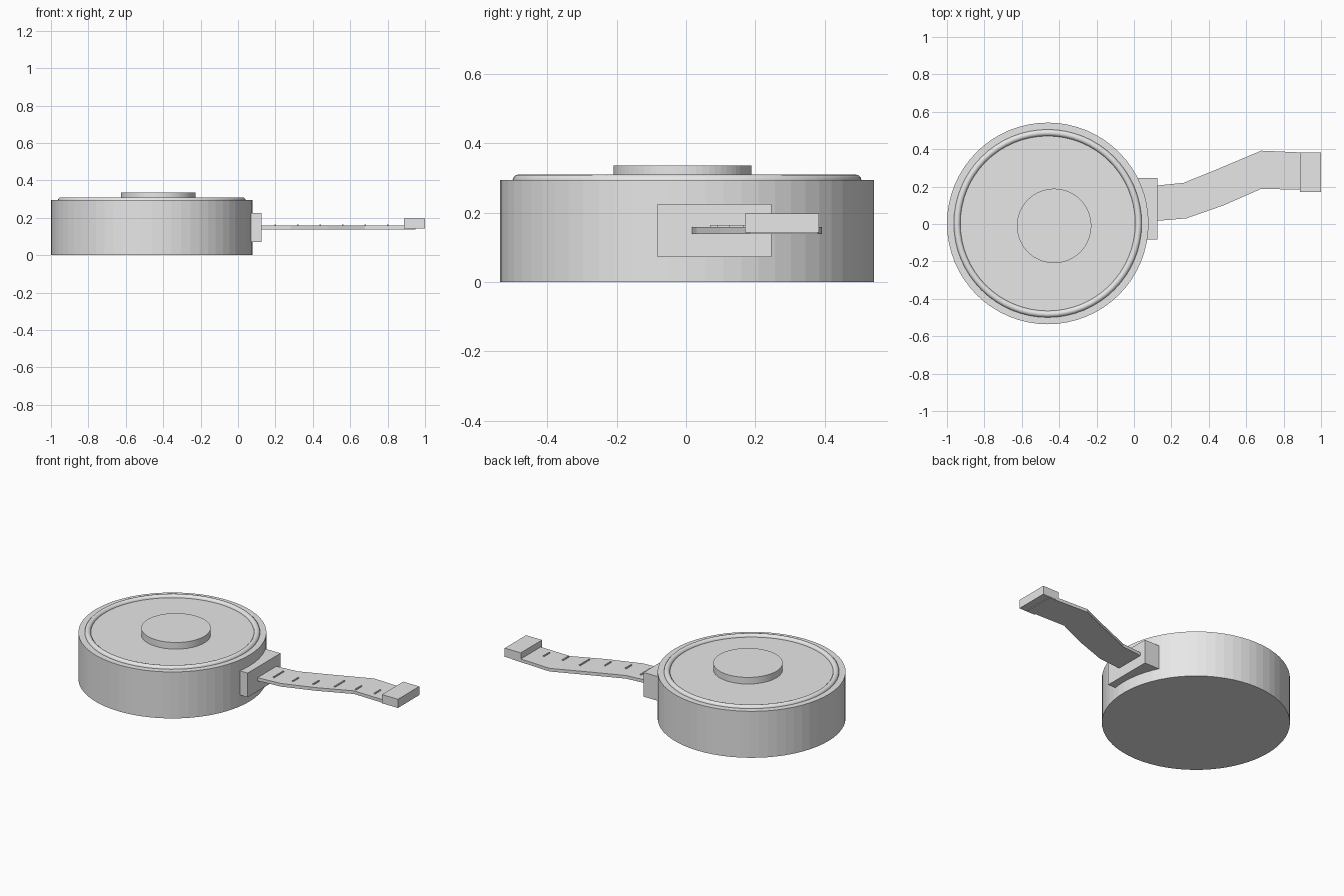
import bpy, bmesh, math

if "Cube" in bpy.data.objects:
    bpy.data.objects.remove(bpy.data.objects["Cube"])

mat = bpy.data.materials.new("plain light grey")
mat.diffuse_color = (0.8, 0.8, 0.8, 1)
mat.use_nodes = True
mat.node_tree.nodes["Principled BSDF"].inputs["Base Color"].default_value = mat.diffuse_color


def finish(obj, name):
    obj.name = name
    obj.data.name = name
    obj.data.materials.clear()
    obj.data.materials.append(mat)
    return obj


def disc(name, x, y, r, z0, z1, sides=64):
    bpy.ops.mesh.primitive_cylinder_add(vertices=sides, radius=r, depth=z1 - z0,
                                        location=(x, y, (z0 + z1) / 2))
    return finish(bpy.context.object, name)


def box(name, x0, x1, y0, y1, z0, z1):
    bpy.ops.mesh.primitive_cube_add(size=1, location=((x0 + x1) / 2, (y0 + y1) / 2, (z0 + z1) / 2))
    obj = bpy.context.object
    obj.scale = (x1 - x0, y1 - y0, z1 - z0)
    bpy.ops.object.transform_apply(location=False, rotation=False, scale=True)
    return finish(obj, name)


# Round case, raised rim and centre button
CX = -0.461
disc("case", CX, 0.003, 0.539, 0.0, 0.294)
bpy.ops.mesh.primitive_torus_add(location=(CX, 0.003, 0.292), major_radius=0.485,
                                 minor_radius=0.018, major_segments=64, minor_segments=12)
finish(bpy.context.object, "rim")
bpy.ops.object.shade_smooth_by_angle(angle=math.radians(40))
disc("centre_button", -0.427, -0.01, 0.199, 0.28, 0.336)

# Block the tape comes out of, and the end tab
box("tape_mouth", 0.0, 0.125, -0.082, 0.246, 0.072, 0.225)
box("end_tab", 0.888, 1.0, 0.17, 0.383, 0.142, 0.197)

# Bent tape: left and right edge points, extruded to a thin strip
right_edge = [(0.06, 0.012), (0.125, 0.017), (0.28, 0.03), (0.48, 0.10), (0.68, 0.188), (0.95, 0.182)]
left_edge = [(0.06, 0.20), (0.125, 0.206), (0.265, 0.22), (0.44, 0.291), (0.68, 0.392), (0.95, 0.38)]
bm = bmesh.new()
lo = [bm.verts.new((x, y, 0.138)) for x, y in right_edge]
hi = [bm.verts.new((x, y, 0.138)) for x, y in left_edge]
faces = [bm.faces.new((lo[i], lo[i + 1], hi[i + 1], hi[i])) for i in range(len(lo) - 1)]
top = bmesh.ops.extrude_face_region(bm, geom=faces)
for v in top["geom"]:
    if isinstance(v, bmesh.types.BMVert):
        v.co.z = 0.158
# keep the underside closed if the extrusion removed it
if any(e.is_boundary for e in bm.edges):
    bmesh.ops.holes_fill(bm, edges=[e for e in bm.edges if e.is_boundary])
bmesh.ops.recalc_face_normals(bm, faces=bm.faces)
mesh = bpy.data.meshes.new("tape")
bm.to_mesh(mesh)
bm.free()
tape = bpy.data.objects.new("tape", mesh)
bpy.context.collection.objects.link(tape)
finish(tape, "tape")

# Measuring marks, every third one long
for i, y in enumerate([0.118, 0.118, 0.153, 0.215, 0.233, 0.251]):
    x = 0.2 + 0.12 * i
    half = 0.049 if i % 3 == 0 else 0.029
    box(f"tape_mark_{i + 1}", x - 0.004, x + 0.004, y - half, y + half, 0.155, 0.164)
